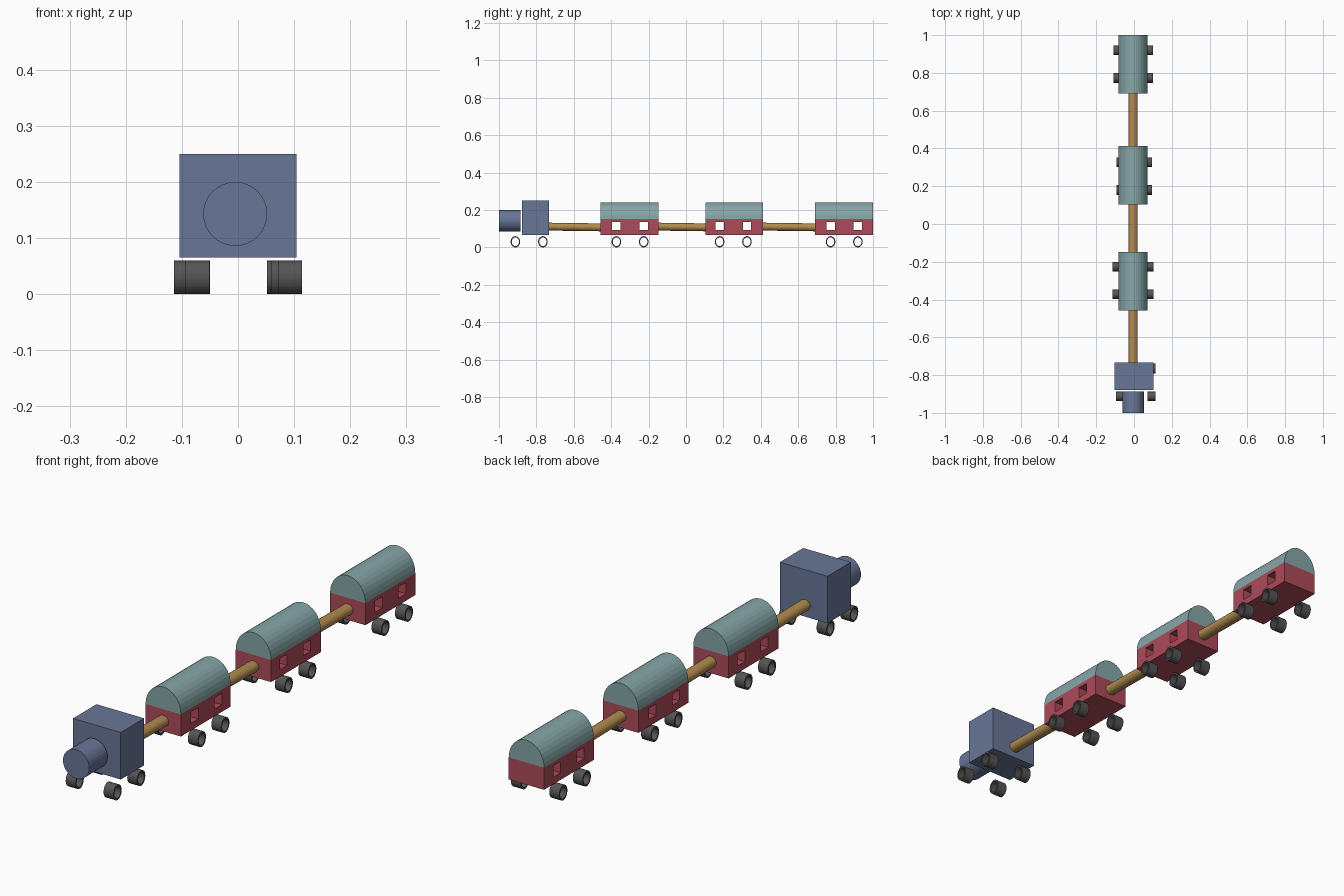
import bpy, bmesh
from math import sin, cos, pi
from mathutils import Matrix, Vector

if "Cube" in bpy.data.objects:
    bpy.data.objects.remove(bpy.data.objects["Cube"])

SIDES = 32
CX = -0.005          # shared centre line of boiler, carriages and rods


def material(name, rgb):
    m = bpy.data.materials.new(name)
    m.diffuse_color = (*rgb, 1)
    m.use_nodes = True
    m.node_tree.nodes["Principled BSDF"].inputs["Base Color"].default_value = m.diffuse_color
    return m


BLUE = material("blue_paint", (0.14, 0.18, 0.31))
RED = material("red_paint", (0.42, 0.07, 0.10))
TEAL = material("teal_paint", (0.24, 0.38, 0.39))
WOOD = material("wood", (0.44, 0.26, 0.08))
DARK = material("dark_wheel", (0.09, 0.09, 0.09))


def finish(name, bm, mat=None):
    bmesh.ops.recalc_face_normals(bm, faces=bm.faces)
    me = bpy.data.meshes.new(name)
    bm.to_mesh(me)
    bm.free()
    ob = bpy.data.objects.new(name, me)
    bpy.context.collection.objects.link(ob)
    if mat:
        me.materials.append(mat)
    return ob


def add_box(bm, lo, hi):
    lo, hi = Vector(lo), Vector(hi)
    mat = Matrix.Translation((lo + hi) / 2) @ Matrix.Diagonal((*(hi - lo), 1))
    bmesh.ops.create_cube(bm, size=1, matrix=mat)


def box(name, lo, hi, mat=None):
    bm = bmesh.new()
    add_box(bm, lo, hi)
    return finish(name, bm, mat)


def arc(rx, rz, sweep, n):
    return [(rx * cos(sweep * i / n), rz * sin(sweep * i / n)) for i in range(n + 1)]


def prism(name, profile, start, end, mat):
    """Sweep an x-z profile along y; start and end are (x, y, z)."""
    bm = bmesh.new()
    rings = [[bm.verts.new((c[0] + x, c[1], c[2] + z)) for x, z in profile]
             for c in (start, end)]
    n = len(profile)
    for i in range(n):
        j = (i + 1) % n
        bm.faces.new((rings[0][i], rings[0][j], rings[1][j], rings[1][i]))
    for r in rings:
        bm.faces.new(r)
    return finish(name, bm, mat)


def wheel(name, x, y, width=0.043, ry=0.0255, rz=0.03, bore=0.77):
    """Open tube lying along x."""
    bm = bmesh.new()
    rings = []
    for k, dx in ((1, 0), (1, width), (bore, width), (bore, 0)):
        rings.append([bm.verts.new((x + dx, y + k * ry * cos(2 * pi * i / SIDES),
                                    rz + k * rz * sin(2 * pi * i / SIDES)))
                      for i in range(SIDES)])
    for a in range(4):
        p, q = rings[a], rings[(a + 1) % 4]
        for i in range(SIDES):
            j = (i + 1) % SIDES
            bm.faces.new((p[i], p[j], q[j], q[i]))
    return finish(name, bm, DARK)


def wheel_set(prefix, xs, ys):
    for end, y in zip(("front", "rear"), ys):
        for side, x in zip(("left", "right"), xs):
            wheel(f"{prefix}_{end}_{side}_wheel", x, y)


# Engine: cab, boiler and wheels
box("engine_cab", (-0.104, -0.878, 0.065), (0.104, -0.732, 0.25), BLUE)
prism("engine_boiler", arc(0.057, 0.057, 2 * pi, SIDES)[:-1],
      (CX, -1.0, 0.143), (CX, -0.886, 0.143), BLUE)
wheel_set("engine", (-0.094, 0.071), (-0.912, -0.765))

# Carriages: start y, middle of the wheels, left and right wheel x
LENGTH, HALF = 0.31, 0.077
carriages = [(-0.458, -0.299, -0.114, 0.060),
             (0.103, 0.253, -0.093, 0.052),
             (0.690, 0.846, -0.109, 0.058)]
for n, (y0, mid, xl, xr) in enumerate(carriages, 1):
    name = f"carriage_{n}"
    body = box(name + "_body", (CX - HALF, y0, 0.065), (CX + HALF, y0 + LENGTH, 0.152), RED)
    prism(name + "_roof", arc(HALF, 0.088, pi, SIDES // 2),
          (CX, y0, 0.152), (CX, y0 + LENGTH, 0.152), TEAL)
    axles = (mid - 0.073, mid + 0.073)
    wheel_set(name, (xl, xr), axles)

    # Windows cut straight through the body
    bm = bmesh.new()
    for y in axles:
        add_box(bm, (-0.2, y - 0.0225, 0.093), (0.2, y + 0.0225, 0.137))
    cutter = finish(name + "_window_cutter", bm)
    cutter.hide_render = True
    cutter.display_type = 'WIRE'
    cutter.hide_set(True)
    cut = body.modifiers.new("windows", 'BOOLEAN')
    cut.operation = 'DIFFERENCE'
    cut.solver = 'EXACT'
    cut.object = cutter

# Coupling rods, sloping down slightly to the rear
gaps = [(-0.738, -0.452), (-0.154, 0.109), (0.407, 0.696)]
for n, (a, b) in enumerate(gaps, 1):
    prism(f"coupling_rod_{n}", arc(0.024, 0.021, 2 * pi, SIDES)[:-1],
          (CX, a, 0.111), (CX, b, 0.107), WOOD)
